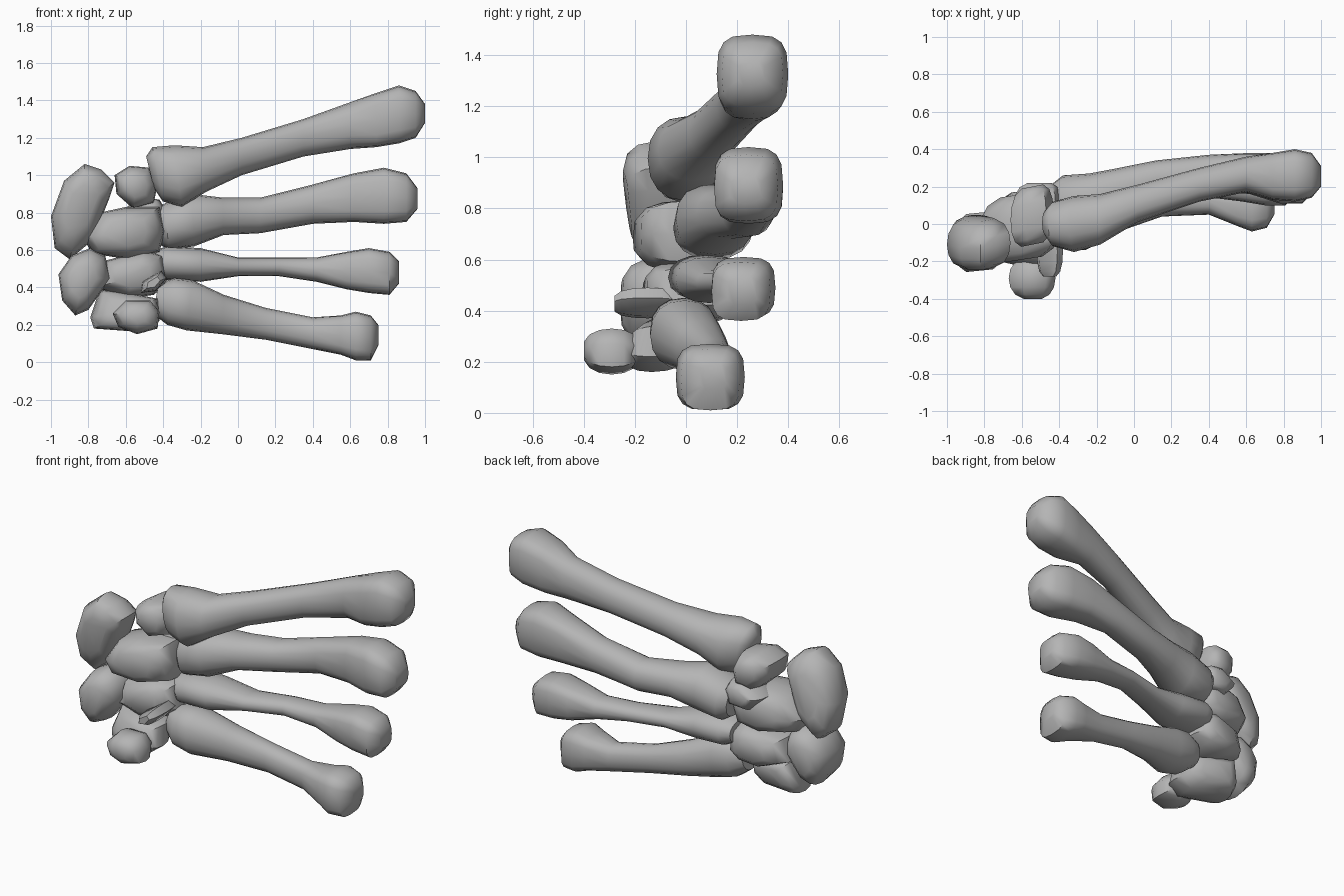
import bpy
import bmesh
from math import cos, sin, pi, radians, copysign

default_cube = bpy.data.objects.get("Cube")
if default_cube:
    bpy.data.objects.remove(default_cube, do_unlink=True)

# One plain grey for every bone
GREY = (0.46, 0.46, 0.46, 1)
bone_grey = bpy.data.materials.new("bone_grey")
bone_grey.use_nodes = True
bone_grey.diffuse_color = GREY
bone_grey.node_tree.nodes["Principled BSDF"].inputs["Base Color"].default_value = GREY


def loft(name, rings):
    """Skin a list of point rings, cap both ends and shade smoothly."""
    bm = bmesh.new()
    loops = [[bm.verts.new(point) for point in ring] for ring in rings]
    count = len(loops[0])
    for near, far in zip(loops, loops[1:]):
        for i in range(count):
            j = (i + 1) % count
            bm.faces.new((near[i], near[j], far[j], far[i]))
    bm.faces.new(loops[0])
    bm.faces.new(loops[-1])
    bmesh.ops.recalc_face_normals(bm, faces=bm.faces)
    mesh = bpy.data.meshes.new(name)
    bm.to_mesh(mesh)
    bm.free()
    mesh.materials.append(bone_grey)
    mesh.shade_smooth()
    mesh.set_sharp_from_angle(angle=radians(50))
    obj = bpy.data.objects.new(name, mesh)
    bpy.context.collection.objects.link(obj)


def rounded(value, power):
    return copysign(abs(value) ** power, value)


def long_bone(name, stations, slant=0, sides=16):
    """Loft sections, boxy at the head; each station is x, low z, high z, front y, back y."""
    rings = []
    for index, (x, z_low, z_high, y_front, y_back) in enumerate(stations):
        tilt = slant * max(0, 1 - index / 4)
        power = 0.62 if index > len(stations) - 5 else 0.88
        y_mid, y_half = (y_front + y_back) / 2, (y_back - y_front) / 2
        z_mid, z_half = (z_low + z_high) / 2, (z_high - z_low) / 2
        ring = []
        for k in range(sides):
            angle = 2 * pi * k / sides
            dz = z_half * rounded(sin(angle), power)
            dy = y_half * rounded(cos(angle), power)
            ring.append((x - tilt * dz, y_mid + dy, z_mid + dz))
        rings.append(ring)
    loft(name, rings)


def wrist_bone(name, outline, y_front, y_back, lean=0, skew=0, power=0.5, steps=7):
    """Round off a front outline of x, z points between two depths.

    Lean moves the depth with height, skew moves it with x.
    """
    x_mid = sum(x for x, z in outline) / len(outline)
    z_mid = sum(z for x, z in outline) / len(outline)
    y_mid, y_half = (y_front + y_back) / 2, (y_back - y_front) / 2
    rings = []
    for k in range(steps):
        angle = radians(-75 + 150 * k / (steps - 1))
        size = cos(angle) ** power
        y = y_mid + y_half * sin(angle) / sin(radians(75))
        ring = []
        for x, z in outline:
            dx, dz = (x - x_mid) * size, (z - z_mid) * size
            ring.append((x_mid + dx, y + lean * dz + skew * dx, z_mid + dz))
        rings.append(ring)
    loft(name, rings)


# Four long bones of the palm, from top to bottom
long_bone("first_palm_bone", [
    (-.47, .93, 1.1, -.06, .07),
    (-.43, .86, 1.15, -.12, .12),
    (-.32, .83, 1.16, -.15, .15),
    (-.18, .91, 1.15, -.11, .16),
    (.02, 1, 1.2, .01, .21),
    (.35, 1.1, 1.3, .12, .3),
    (.6, 1.14, 1.39, .17, .36),
    (.74, 1.15, 1.44, .13, .38),
    (.86, 1.17, 1.48, .12, .4),
    (.95, 1.2, 1.45, .14, .38),
    (1, 1.28, 1.38, .2, .31)], slant=.25)

long_bone("second_palm_bone", [
    (-.43, .63, .82, 0, .22),
    (-.38, .6, .85, -.05, .26),
    (-.24, .62, .9, -.04, .27),
    (-.08, .68, .88, .04, .3),
    (.12, .69, .88, .14, .34),
    (.4, .74, .95, .18, .37),
    (.62, .75, 1.01, .16, .38),
    (.78, .74, 1.04, .11, .38),
    (.9, .75, 1.01, .11, .36),
    (.96, .82, .93, .17, .3)], slant=.1)

long_bone("third_palm_bone", [
    (-.44, .47, .6, -.02, .2),
    (-.38, .44, .62, -.07, .23),
    (-.2, .43, .61, -.04, .22),
    (0, .46, .56, .04, .23),
    (.22, .46, .56, .12, .28),
    (.42, .43, .56, .14, .31),
    (.58, .39, .59, .12, .34),
    (.7, .37, .61, .1, .35),
    (.81, .36, .59, .1, .33),
    (.86, .42, .54, .16, .28)])

long_bone("fourth_palm_bone", [
    (-.44, .26, .42, -.08, .08),
    (-.36, .2, .45, -.14, .12),
    (-.26, .17, .44, -.14, .13),
    (-.08, .15, .36, -.04, .16),
    (.15, .12, .29, .04, .18),
    (.4, .07, .24, .05, .2),
    (.55, .04, .25, -.01, .22),
    (.63, .01, .27, -.04, .23),
    (.71, .01, .25, -.02, .21),
    (.75, .09, .2, .05, .16)], slant=-.2)

# Upper wrist bones
wrist_bone("boat_shaped_wrist_bone", [
    (-.82, 1.06), (-.73, 1.03), (-.66, .96), (-.69, .87), (-.78, .65),
    (-.9, .55), (-.98, .61), (-1, .78), (-.93, .97)],
    -.23, .03, lean=-.15, skew=.1)

wrist_bone("thumb_side_wrist_bone", [
    (-.58, 1.05), (-.47, 1.04), (-.43, .95), (-.45, .85), (-.56, .82),
    (-.65, .9), (-.66, 1)], -.11, .2, skew=.2)

wrist_bone("wedge_wrist_bone", [
    (-.52, .88), (-.42, .87), (-.39, .82), (-.42, .72), (-.56, .71),
    (-.64, .8)], 0, .22)

# Central wrist bones
wrist_bone("central_wrist_bone", [
    (-.74, .8), (-.6, .83), (-.42, .83), (-.39, .7), (-.42, .59),
    (-.58, .55), (-.78, .58), (-.83, .67)], -.19, .16, skew=.15)

wrist_bone("crescent_wrist_bone", [
    (-.79, .61), (-.71, .57), (-.68, .45), (-.8, .28), (-.87, .25),
    (-.94, .33), (-.96, .47), (-.89, .57)], -.25, .06, skew=.1)

wrist_bone("hooked_wrist_bone", [
    (-.72, .54), (-.5, .6), (-.4, .57), (-.38, .42), (-.45, .36),
    (-.6, .34), (-.76, .4)], -.16, .18, skew=.1)

wrist_bone("wrist_hook", [
    (-.41, .49), (-.38, .45), (-.44, .38), (-.52, .37), (-.51, .43)], -.28, -.02)

# Lower wrist bones
wrist_bone("triangular_wrist_bone", [
    (-.74, .39), (-.58, .37), (-.43, .34), (-.42, .22), (-.5, .16),
    (-.77, .18), (-.79, .24)], -.21, .05, lean=.3, skew=-.2)

wrist_bone("pea_shaped_wrist_bone", [
    (-.6, .33), (-.47, .33), (-.42, .27), (-.43, .18), (-.54, .15),
    (-.64, .19), (-.67, .26)], -.4, -.18, power=.7)
